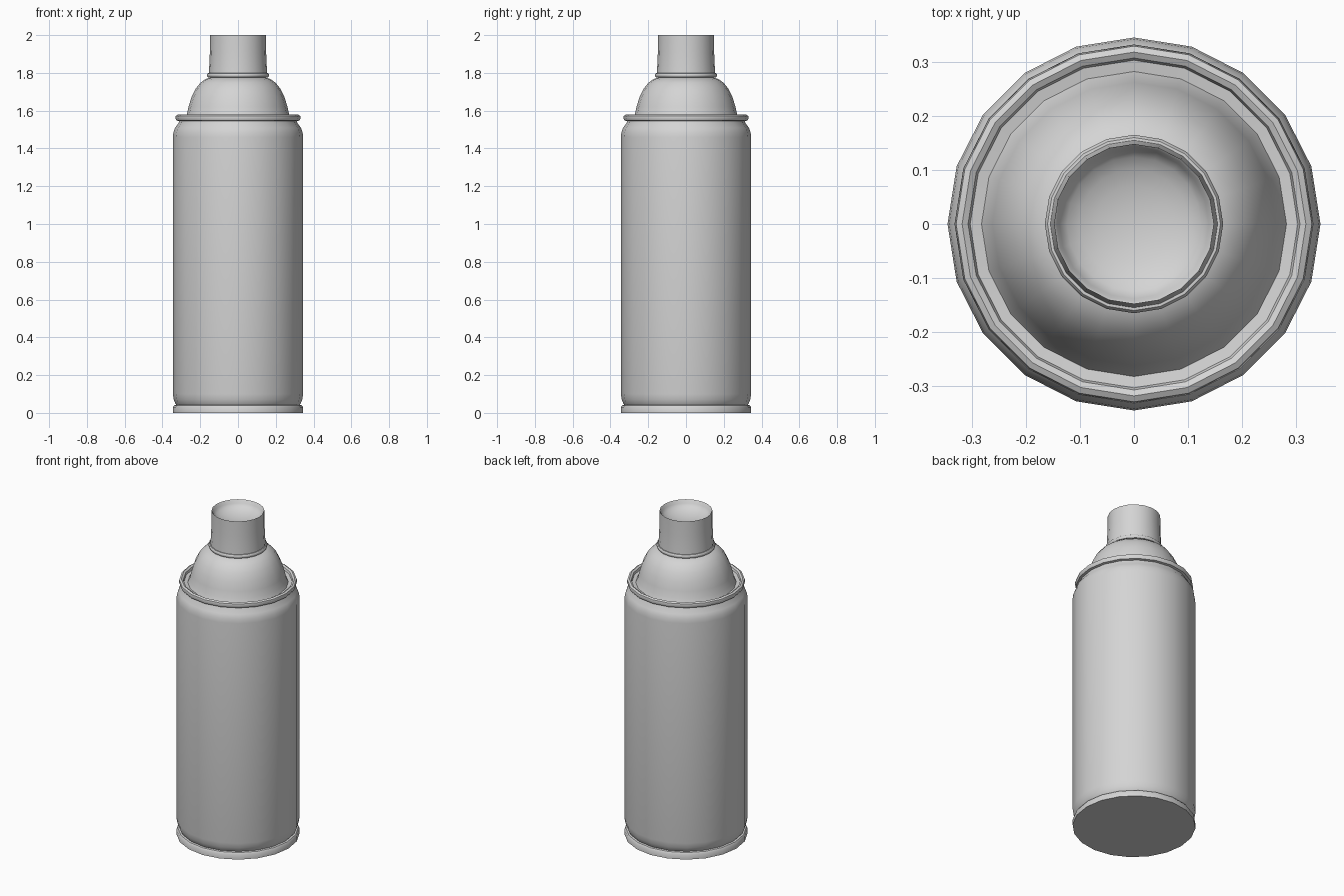
import bpy
import math

SIDES = 20

if "Cube" in bpy.data.objects:
    bpy.data.objects.remove(bpy.data.objects["Cube"], do_unlink=True)

# One plain grey for the whole can
grey = bpy.data.materials.new("light grey")
grey.use_nodes = True
colour = (0.66, 0.66, 0.66, 1)
grey.diffuse_color = colour
grey.node_tree.nodes["Principled BSDF"].inputs["Base Color"].default_value = colour


def lathe(name, profile):
    """Turn a (radius, height) profile about z; radius 0 makes a pole."""
    verts, faces, rings = [], [], []
    for r, z in profile:
        count = SIDES if r > 0 else 1
        start = len(verts)
        for i in range(count):
            a = math.tau * i / SIDES
            verts.append((r * math.cos(a), r * math.sin(a), z))
        rings.append([start + i % count for i in range(SIDES)])
    for low, high in zip(rings, rings[1:]):
        for i in range(SIDES):
            j = (i + 1) % SIDES
            loop = [low[i], low[j], high[j], high[i]]
            faces.append(list(dict.fromkeys(loop)))
    mesh = bpy.data.meshes.new(name)
    mesh.from_pydata(verts, [], faces)
    mesh.materials.append(grey)
    obj = bpy.data.objects.new(name, mesh)
    bpy.context.collection.objects.link(obj)
    bpy.ops.object.select_all(action='DESELECT')
    obj.select_set(True)
    bpy.context.view_layer.objects.active = obj
    bpy.ops.object.shade_smooth_by_angle(angle=math.radians(40))
    return obj


# Bottom seam ring with flat base
lathe("base_rim", [(0, 0), (0.345, 0), (0.345, 0.03), (0.338, 0.04), (0.325, 0.042)])

# Cylinder wall, curled in at both ends
lathe("can_body", [(0.325, 0.04), (0.332, 0.05), (0.34, 0.07), (0.345, 0.1),
                   (0.345, 1.46), (0.342, 1.485), (0.333, 1.51), (0.314, 1.535), (0.312, 1.545)])

# Rolled top seam and the groove inside it
lathe("top_rim", [(0.312, 1.545), (0.326, 1.548), (0.332, 1.56), (0.329, 1.573),
                  (0.318, 1.579), (0.307, 1.573), (0.303, 1.56), (0.27, 1.555)])

# Domed shoulder
lathe("shoulder_dome", [(0.283, 1.555), (0.271, 1.58), (0.262, 1.62), (0.247, 1.67),
                        (0.225, 1.715), (0.2, 1.747), (0.172, 1.767), (0.14, 1.777), (0, 1.777)])

# Thin ring under the cap
lathe("cap_collar", [(0.14, 1.775), (0.161, 1.777), (0.165, 1.784), (0.165, 1.792),
                     (0.16, 1.798), (0.14, 1.799)])

# Slightly flared cap with a dished top
dish = [(0.143 * math.cos(t), 1.995 - 0.06 * math.sin(t))
        for t in (math.pi / 2 * k / 6 for k in range(6))]
lathe("spray_cap", [(0.155, 1.795), (0.152, 1.84), (0.149, 1.91), (0.148, 2.0)]
      + dish + [(0, 1.935)])
